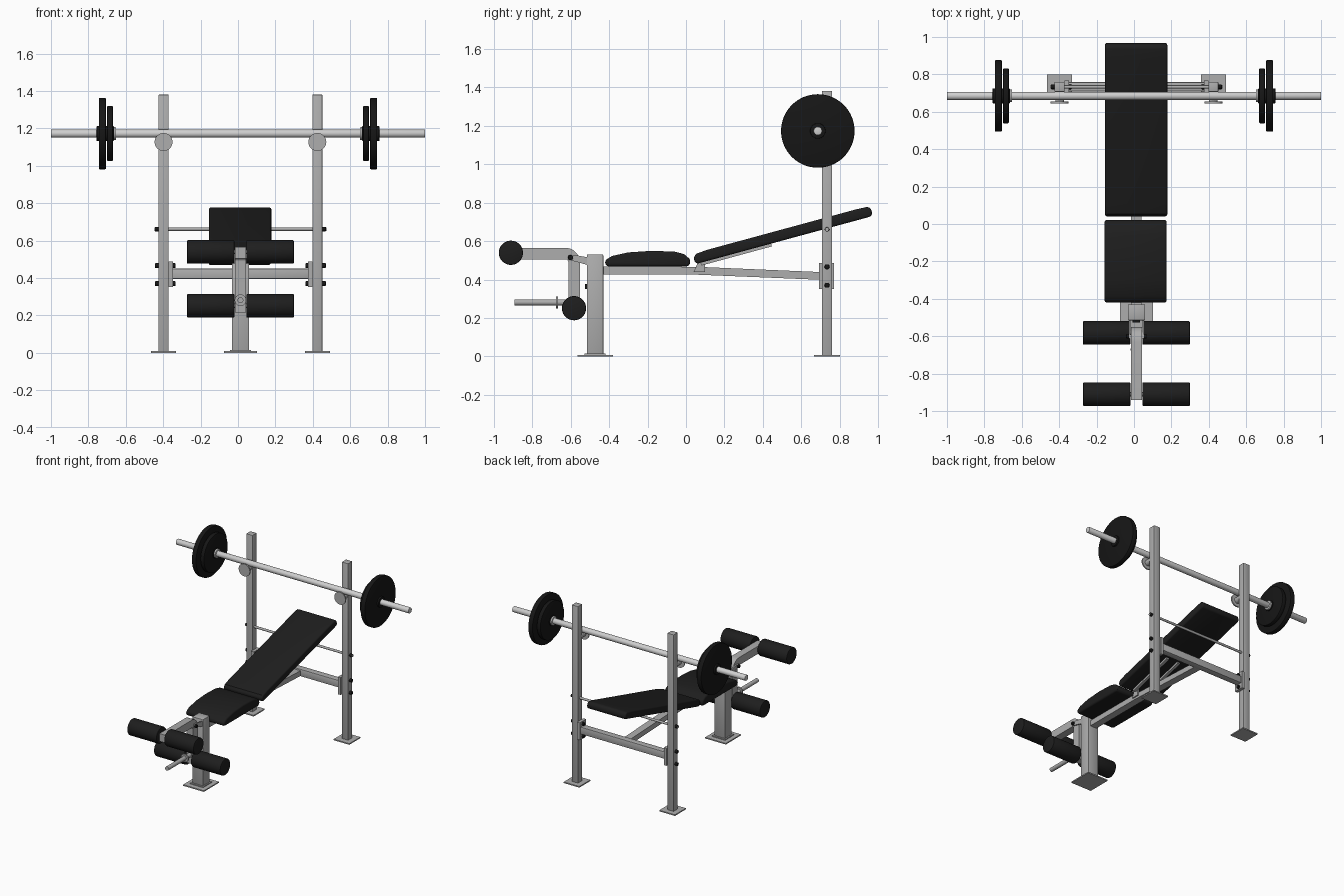
import bpy, bmesh, math
from mathutils import Vector, Matrix

if "Cube" in bpy.data.objects:
    bpy.data.objects.remove(bpy.data.objects["Cube"])

CX = 0.013  # centre line of the bench frame


def material(name, v):
    m = bpy.data.materials.new(name)
    m.diffuse_color = (v, v, v, 1)
    m.use_nodes = True
    m.node_tree.nodes["Principled BSDF"].inputs["Base Color"].default_value = m.diffuse_color
    return m


STEEL = material("grey painted steel", 0.42)
CHROME = material("light bar metal", 0.62)
VINYL = material("black vinyl", 0.013)
IRON = material("black iron", 0.008)


def finish(name, bm, mat, bevel=0, segs=2):
    bmesh.ops.recalc_face_normals(bm, faces=bm.faces[:])
    if bevel:
        edges = [e for e in bm.edges if e.calc_face_angle(0) > math.radians(40)]
        bmesh.ops.bevel(bm, geom=edges, offset=bevel, segments=segs,
                        profile=0.5, affect='EDGES')
    me = bpy.data.meshes.new(name)
    bm.to_mesh(me)
    bm.free()
    me.materials.append(mat)
    me.shade_smooth()
    me.set_sharp_from_angle(angle=math.radians(35))
    ob = bpy.data.objects.new(name, me)
    bpy.context.collection.objects.link(ob)
    return ob


def box(name, x, y, z, mat=STEEL, bevel=0):
    """Box from (min, max) ranges."""
    bm = bmesh.new()
    size = [r[1] - r[0] for r in (x, y, z)]
    mid = [(r[1] + r[0]) / 2 for r in (x, y, z)]
    bmesh.ops.create_cube(bm, size=1, matrix=Matrix.Translation(mid) @ Matrix.Diagonal((*size, 1)))
    return finish(name, bm, mat, bevel)


def rod(name, a, b, r, mat, sides=32, bevel=0):
    """Cylinder between two points."""
    a, b = Vector(a), Vector(b)
    d = b - a
    bm = bmesh.new()
    m = Matrix.Translation((a + b) / 2) @ d.to_track_quat('Z', 'Y').to_matrix().to_4x4()
    bmesh.ops.create_cone(bm, cap_ends=True, segments=sides, radius1=r, radius2=r,
                          depth=d.length, matrix=m)
    return finish(name, bm, mat, bevel)


def side_profile(name, pts, x0, x1, mat=STEEL, bevel=0, segs=2):
    """Side outline (y, z) extruded across x."""
    bm = bmesh.new()
    f = bm.faces.new([bm.verts.new((x0, y, z)) for y, z in pts])
    out = bmesh.ops.extrude_face_region(bm, geom=[f])
    vs = [v for v in out['geom'] if isinstance(v, bmesh.types.BMVert)]
    bmesh.ops.translate(bm, verts=vs, vec=(x1 - x0, 0, 0))
    return finish(name, bm, mat, bevel, segs)


# Rack: uprights, feet, bar hooks, brackets and bolts on both sides
UY = 0.733
for s, side in ((-1, "left"), (1, "right")):
    ux = CX + s * 0.411
    box(f"upright_{side}", (ux - .027, ux + .027), (UY - .026, UY + .026), (.006, 1.38), STEEL, .003)
    box(f"upright_foot_{side}", (ux - .067, ux + .067), (.665, .8), (0, .009))
    rod(f"bar_hook_{side}", (ux, .71, 1.127), (ux, .65, 1.127), .023, STEEL)
    rod(f"hook_disc_{side}", (ux, .655, 1.127), (ux, .645, 1.127), .048, STEEL)
    inner = sorted((ux - s * .026, ux - s * .05))
    box(f"bracket_{side}", inner, (.692, .768), (.352, .487))
    for i, z in enumerate((.37, .466)):
        rod(f"bolt_outer_{side}_{i}", (ux + s * .02, UY, z), (ux + s * .046, UY, z), .013, IRON, 16, .004)
        rod(f"bolt_inner_{side}_{i}", (ux - s * .045, UY, z), (ux - s * .064, UY, z), .013, IRON, 16, .004)
    rod(f"rod_nut_{side}", (ux + s * .02, UY, .661), (ux + s * .046, UY, .661), .012, IRON, 16, .003)
rod("backrest_rod", (CX - .46, UY, .661), (CX + .46, UY, .661), .009, STEEL, 16)
box("cross_beam", (CX - .37, CX + .37), (.709, .758), (.395, .45), STEEL, .003)

# Bench frame: front post, foot and bent main beam
box("front_post", (CX - .046, CX + .046), (-.515, -.43), (.006, .53), STEEL, .004)
box("post_foot", (CX - .089, CX + .089), (-.565, -.38), (0, .009))
box("post_weld", (CX - .056, CX + .056), (-.527, -.418), (.006, .016))
side_profile("main_beam", [(-.44, .468), (.06, .466), (.715, .438), (.715, .398), (.06, .425), (-.44, .426)],
             CX - .028, CX + .028)

# Seat pad, domed
side_profile("seat", [(-.41, .468), (-.423, .485), (-.415, .503), (-.385, .522), (-.30, .541), (-.18, .549),
                      (-.06, .545), (-.01, .532), (.018, .508), (.024, .488), (.012, .468)],
             CX - .17, CX + .161, VINYL, .012, 3)

# Backrest pad and its support rails, built flat then tilted
tilt = Matrix.Translation((0, .503, .631)) @ Matrix.Rotation(math.radians(15.2), 4, 'X')
pad = side_profile("backrest", [(-.47, -.027), (-.478, -.012), (-.478, .008), (-.46, .024), (-.40, .029),
                                (.40, .029), (.465, .026), (.478, .012), (.478, -.012), (.468, -.027)],
                   CX - .168, CX + .165, VINYL, .01, 3)
pad.matrix_world = tilt
for s, side in ((-1, "left"), (1, "right")):
    rx = CX + s * .05
    rail = box(f"backrest_rail_{side}", (rx - .011, rx + .011), (-.45, -.07), (-.042, -.026))
    rail.matrix_world = tilt
    # hinge tab between beam and rail
    side_profile(f"hinge_tab_{side}", [(.04, .44), (.10, .44), (.10, .492), (.06, .484)], rx - s * .024, rx - s * .012)

# Leg lift: bent arm
cy, cz = -.628, .488
arc = [math.radians(a) for a in range(90, -1, -10)]
outer = [(cy + .077 * math.cos(a), cz + .077 * math.sin(a)) for a in arc]
inner = [(cy + .017 * math.cos(a), cz + .017 * math.sin(a)) for a in reversed(arc)]
side_profile("leg_lift_arm", [(-.94, .565)] + outer + [(-.551, .215), (-.611, .215)] + inner + [(-.94, .505)],
             CX - .029, CX + .029)

# Pivot plates and pivot bolt
for s, side in ((-1, "left"), (1, "right")):
    side_profile(f"pivot_plate_{side}", [(-.612, .527), (-.575, .527), (-.51, .515), (-.51, .475), (-.57, .492),
                                         (-.612, .503)], CX + s * .031, CX + s * .041)
    rod(f"pivot_bolt_{side}", (CX + s * .036, -.6, .514), (CX + s * .055, -.6, .514), .013, IRON, 16, .004)
box("arm_bumper", (CX - .02, CX + .02), (-.526, -.512), (.35, .377), IRON)

# Foam rollers, one pair high and one pair low
for level, y, z in (("upper", -.91, .539), ("lower", -.582, .251)):
    rod(f"{level}_roller_axle", (CX - .28, y, z), (CX + .28, y, z), .012, STEEL, 16)
    for s, side in ((-1, "left"), (1, "right")):
        rod(f"{level}_roller_{side}", (CX + s * .032, y, z), (CX + s * .286, y, z), .063, VINYL, 40, .006)

# Weight peg on the leg lift
rod("weight_peg", (CX, -.6, .281), (CX, -.89, .281), .016, STEEL, 24)
rod("peg_washer", (CX, -.665, .281), (CX, -.676, .281), .031, STEEL, 24)

# Barbell with two plates and collars on each end
BY, BZ = .685, 1.172


def on_bar(name, a, b, r, mat, bevel=0, sides=32):
    rod(name, (a, BY, BZ), (b, BY, BZ), r, mat, sides, bevel)


on_bar("barbell", -1, 1, .022, CHROME, .002)
for s, side in ((-1, "left"), (1, "right")):
    on_bar(f"large_plate_{side}", s * .706, s * .744, .191, IRON, .005, 64)
    on_bar(f"small_plate_{side}", s * .669, s * .700, .147, IRON, .005, 64)
    on_bar(f"plate_hub_{side}", s * .664, s * .756, .04, IRON, .003)
    on_bar(f"inner_collar_{side}", s * .652, s * .666, .034, CHROME, .003)
